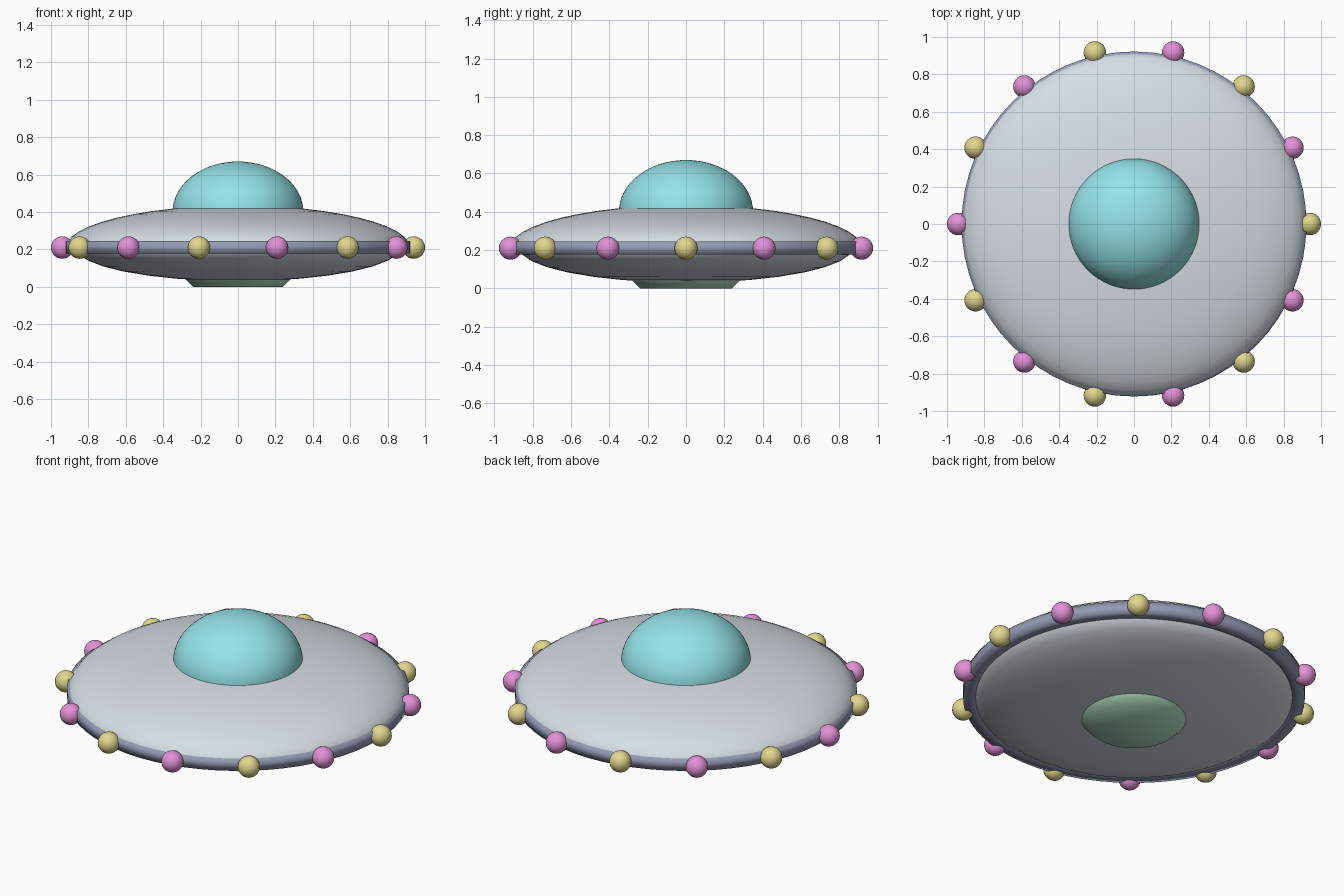
import bpy
import bmesh
from math import sin, cos, pi, radians

cube = bpy.data.objects.get("Cube")
if cube:
    bpy.data.objects.remove(cube, do_unlink=True)


def linear(v):
    v /= 255
    return v / 12.92 if v <= 0.04045 else ((v + 0.055) / 1.055) ** 2.4


def material(name, r, g, b):
    colour = (linear(r), linear(g), linear(b), 1)
    mat = bpy.data.materials.new(name)
    mat.use_nodes = True
    mat.diffuse_color = colour
    bsdf = mat.node_tree.nodes["Principled BSDF"]
    bsdf.inputs["Base Color"].default_value = colour
    bsdf.inputs["Roughness"].default_value = 0.6
    return mat


def lathe(name, profile, mat, closed=False, flip=False, steps=64):
    """Spin a profile of (radius, height) points around the z axis."""
    bm = bmesh.new()
    verts = [bm.verts.new((r, 0, z)) for r, z in profile]
    edges = [bm.edges.new(pair) for pair in zip(verts, verts[1:])]
    if closed:
        edges.append(bm.edges.new((verts[-1], verts[0])))
    bmesh.ops.spin(bm, geom=verts + edges, cent=(0, 0, 0), axis=(0, 0, 1),
                   angle=2 * pi, steps=steps, use_merge=False)
    bmesh.ops.remove_doubles(bm, verts=bm.verts, dist=0.0005)
    bmesh.ops.recalc_face_normals(bm, faces=bm.faces)
    mesh = bpy.data.meshes.new(name)
    bm.to_mesh(mesh)
    bm.free()
    mesh.materials.append(mat)
    mesh.shade_smooth()
    if flip:
        mesh.flip_normals()
    obj = bpy.data.objects.new(name, mesh)
    bpy.context.collection.objects.link(obj)


def arc(radius, height, base, count):
    """Quarter ellipse from the rim to the pole; negative height hangs down."""
    angles = [i * pi / 2 / count for i in range(count + 1)]
    return [(radius * cos(a), base + height * sin(a)) for a in angles]


silver = material("silver hull", 214, 221, 229)
steel = material("steel blue rim", 148, 155, 180)
glass = material("turquoise dome", 148, 227, 231)
green = material("pale green hatch", 190, 238, 207)
pink = material("pink light", 227, 146, 215)
yellow = material("yellow light", 225, 215, 142)

RIM_Z = 0.21

# Saucer body
lathe("upper_hull", arc(0.92, 0.225, RIM_Z, 12), silver)
lathe("lower_hull", arc(0.87, -0.18, RIM_Z, 8), silver)

# Square-edged band around the rim
lathe("rim_band", [(0.84, 0.177), (0.922, 0.177), (0.922, 0.244), (0.84, 0.244)],
      steel, closed=True)

# Cockpit dome and tapered hatch underneath
lathe("dome", arc(0.35, 0.27, 0.4, 16), glass)
lathe("bottom_hatch", [(0.285, 0.045), (0.24, 0), (0, 0)], green)

# Alternating lights around the rim
LIGHTS = 14
for i in range(LIGHTS):
    a = 2 * pi * i / LIGHTS
    bpy.ops.mesh.primitive_uv_sphere_add(
        segments=24, ring_count=16, radius=0.06,
        location=(0.94 * cos(a), 0.94 * sin(a), RIM_Z))
    light = bpy.context.object
    light.name = f"rim_light_{i + 1}"
    light.data.materials.append(pink if i % 2 else yellow)
    bpy.ops.object.shade_smooth_by_angle(angle=radians(40))
